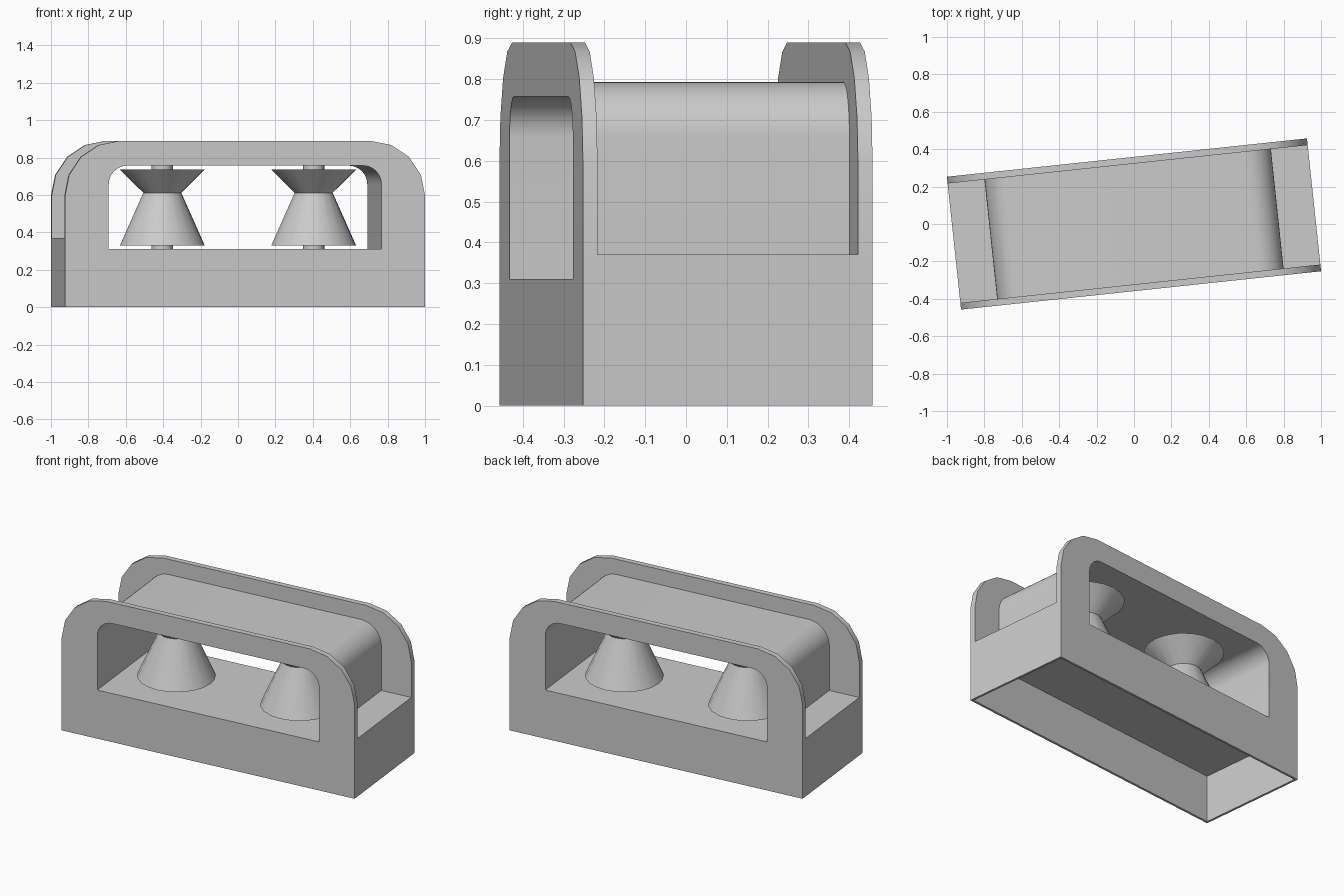
import bpy, bmesh, math
from mathutils import Matrix

if "Cube" in bpy.data.objects:
    bpy.data.objects.remove(bpy.data.objects["Cube"])

YAW = Matrix.Rotation(0.106, 4, 'Z')   # whole model is turned slightly
L, W, T = 0.968, 0.357, 0.036          # half length, half width, plate thickness
FLOOR, LEDGE = 0.31, 0.37
IN_X, IN_Z, IN_R = 0.733, 0.757, 0.10  # tunnel opening


def finish(name, bm):
    bmesh.ops.recalc_face_normals(bm, faces=bm.faces)
    bm.transform(YAW)
    me = bpy.data.meshes.new(name)
    bm.to_mesh(me)
    bm.free()
    ob = bpy.data.objects.new(name, me)
    bpy.context.collection.objects.link(ob)
    bpy.ops.object.select_all(action='DESELECT')
    ob.select_set(True)
    bpy.context.view_layer.objects.active = ob
    bpy.ops.object.shade_smooth_by_angle(angle=math.radians(35))
    return ob


def arch(hx, top, r, seg):
    """Rounded arch outline from the right foot to the left foot."""
    right = [(hx, FLOOR)]
    for i in range(seg + 1):
        a = math.pi / 2 * i / seg
        right.append((hx - r + r * math.cos(a), top - r + r * math.sin(a)))
    return right + [(-x, z) for x, z in reversed(right)]


def arch_band(name, outer, inner, y0, y1):
    """Solid band between two arches, built from y0 to y1."""
    bm = bmesh.new()
    pts = outer + inner[::-1]
    face = bm.faces.new([bm.verts.new((x, y0, z)) for x, z in pts])
    ext = bmesh.ops.extrude_face_region(bm, geom=[face], use_keep_orig=True)
    verts = [g for g in ext['geom'] if isinstance(g, bmesh.types.BMVert)]
    bmesh.ops.translate(bm, verts=verts, vec=(0, y1 - y0, 0))
    bmesh.ops.triangulate(bm, faces=[f for f in bm.faces if len(f.verts) > 4])
    finish(name, bm)


def box(x0, x1, y0, y1, z0, z1):
    bm = bmesh.new()
    m = Matrix.Translation(((x0 + x1) / 2, (y0 + y1) / 2, (z0 + z1) / 2))
    bmesh.ops.create_cube(bm, size=1, matrix=m @ Matrix.Diagonal((x1 - x0, y1 - y0, z1 - z0, 1)))
    return bm


# Hollow base, open underneath
bm = box(-L, L, -W, W, 0, FLOOR)
bmesh.ops.recalc_face_normals(bm, faces=bm.faces)
bmesh.ops.delete(bm, geom=[f for f in bm.faces if f.normal.z < -0.5], context='FACES_ONLY')
bm.transform(YAW)
me = bpy.data.meshes.new("base")
bm.to_mesh(me)
bm.free()
base = bpy.data.objects.new("base", me)
bpy.context.collection.objects.link(base)
wall = base.modifiers.new("wall", 'SOLIDIFY')
wall.thickness, wall.offset, wall.use_even_offset = 0.014, -1, True

# Front and back plates, and the tunnel shell between them
opening = arch(IN_X, IN_Z, IN_R, 10)
plate = arch(L, 0.89, 0.295, 4)
arch_band("front_plate", plate, opening, -W, -W + T)
arch_band("back_plate", plate, opening, W - T, W)
arch_band("tunnel_shell", arch(0.77, 0.793, 0.137, 10), opening, -W + T, W - T)

# End ledges and rollers on each side
ROLLER = [(0, FLOOR), (0.057, FLOOR), (0.057, 0.33), (0.228, 0.33), (0.102, 0.612),
          (0.23, 0.737), (0.057, 0.737), (0.057, IN_Z), (0, IN_Z)]
for s, side in ((-1, "left"), (1, "right")):
    xs = sorted((s * 0.75, s * L))
    finish(side + "_ledge", box(*xs, -W + T, W - T, FLOOR, LEDGE))
    bm = bmesh.new()
    vs = [bm.verts.new((r, 0, z)) for r, z in ROLLER]
    es = [bm.edges.new(p) for p in zip(vs, vs[1:])]
    bmesh.ops.spin(bm, geom=vs + es, cent=(0, 0, 0), axis=(0, 0, 1),
                   angle=math.tau, steps=20)
    bmesh.ops.remove_doubles(bm, verts=bm.verts, dist=1e-4)
    # rollers stand on the model's centre line
    bm.transform(Matrix.Translation((s * 0.407, 0, 0)))
    finish(side + "_roller", bm)
